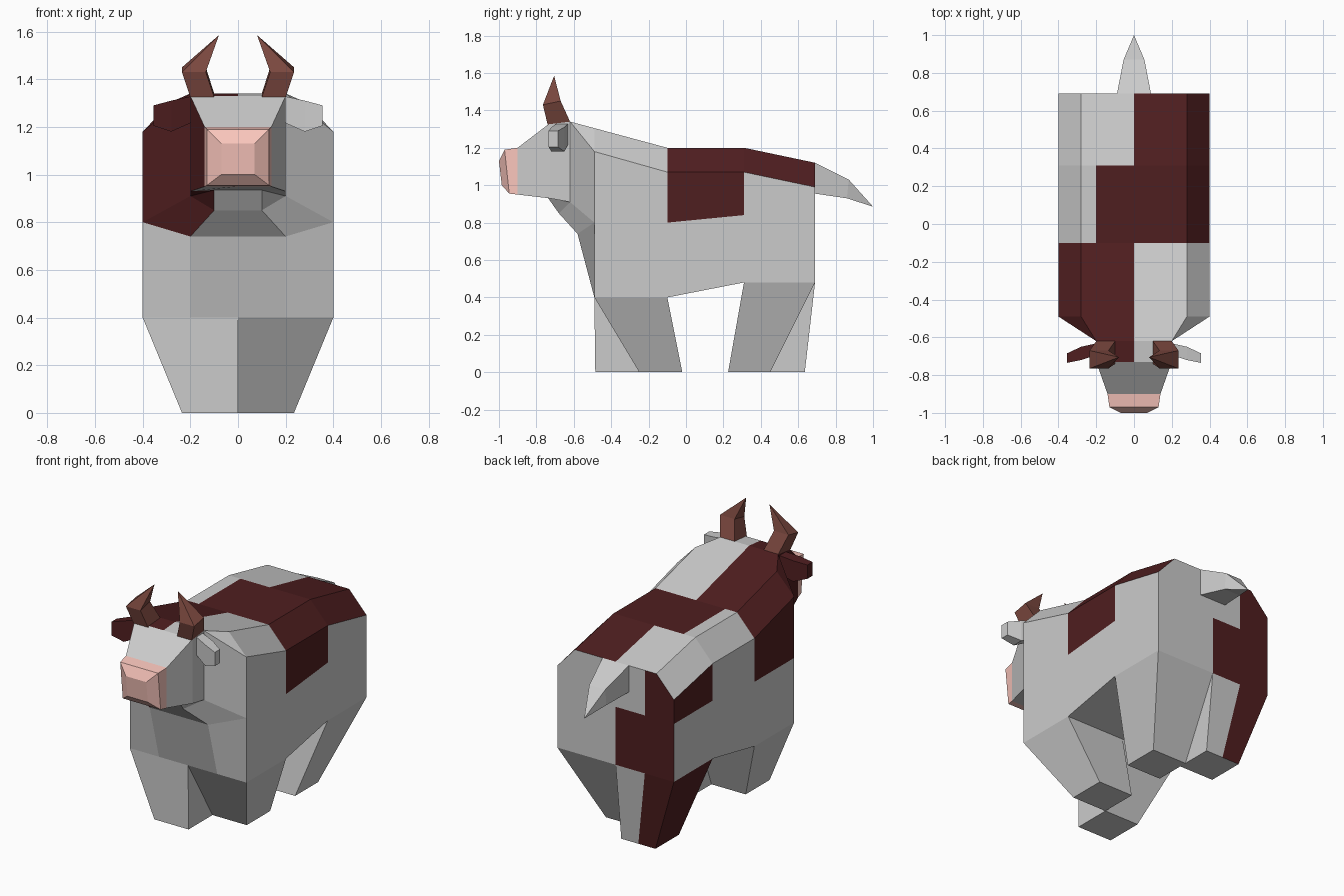
import bpy, bmesh

if "Cube" in bpy.data.objects:
    bpy.data.objects.remove(bpy.data.objects["Cube"])


def material(name, rgb):
    m = bpy.data.materials.new(name)
    m.diffuse_color = (*rgb, 1)
    m.use_nodes = True
    m.node_tree.nodes["Principled BSDF"].inputs["Base Color"].default_value = m.diffuse_color
    return m


WHITE = material("white_hide", (0.8, 0.8, 0.8))
DARK = material("dark_hide", (0.078, 0.013, 0.014))
PINK = material("pink_nose", (0.95, 0.56, 0.5))
HORN = material("horn_brown", (0.2, 0.065, 0.05))


def build(name, polys, mats, is_second=lambda c: False):
    """Weld polygons into one flat-shaded mesh; is_second(centre) picks mats[1]."""
    bm = bmesh.new()
    for p in polys:
        bm.faces.new([bm.verts.new(v) for v in p])
    bmesh.ops.remove_doubles(bm, verts=bm.verts, dist=0.0005)
    bmesh.ops.recalc_face_normals(bm, faces=bm.faces)
    for f in bm.faces:
        f.material_index = int(is_second(f.calc_center_median()))
    me = bpy.data.meshes.new(name)
    bm.to_mesh(me)
    bm.free()
    for m in mats:
        me.materials.append(m)
    ob = bpy.data.objects.new(name, me)
    bpy.context.collection.objects.link(ob)


def both(polys):
    return polys + [[(-x, y, z) for x, y, z in p] for p in polys]


def loft(rings, cap_start=False, cap_end=True):
    polys = []
    for a, b in zip(rings, rings[1:]):
        n = len(a)
        polys += [[a[i], a[(i + 1) % n], b[(i + 1) % n], b[i]] for i in range(n)]
    return polys + ([rings[0]] if cap_start else []) + ([rings[-1]] if cap_end else [])


# Body: right half lofted along y, (y, belly, flank line, shoulder line, back)
stations = [(-0.49, 0.40, 0.80, 1.18, 1.305), (-0.10, 0.40, 0.80, 1.07, 1.20),
            (0.31, 0.48, 0.84, 1.07, 1.20), (0.69, 0.48, 0.84, 0.99, 1.12)]


def half_ring(y, zb, zm, zs, zt):
    return [(0, y, zt), (.2, y, zt), (.28, y, zt), (.4, y, zs),
            (.4, y, zm), (.4, y, zb), (.2, y, zb), (0, y, zb)]


rings = [half_ring(*s) for s in stations]
half = []
for k in range(3):
    a, b = rings[k], rings[k + 1]
    for i in range(7):
        if i < 5 or k == 1:          # leave the belly open above the legs
            half.append([a[i], a[i + 1], b[i + 1], b[i]])

# Rump
r = rings[3]
mid, inner = (0, .69, .84), (.2, .69, .84)
half += [[r[0], r[1], inner, mid], [mid, inner, r[6], r[7]],
         [r[1], r[2], r[3], r[4], inner], [inner, r[4], r[5], r[6]]]

# Chest, neck and throat
f = rings[0]
crown, crown_mid = (.2, -.62, 1.34), (0, -.62, 1.34)
jaw, throat, chin = (.2, -.62, .91), (.1, -.68, .85), (.1, -.74, .935)
breast = (.2, -.58, .74)
on_axis = lambda p: (0, p[1], p[2])
half += [[f[0], f[1], crown, crown_mid], [f[1], f[2], crown], [f[2], f[3], crown],
         [f[3], f[4], jaw, crown], [f[4], breast, throat, jaw], [throat, chin, jaw],
         [f[4], f[5], f[6], breast], [f[6], f[7], on_axis(breast), breast],
         [breast, on_axis(breast), on_axis(throat), throat],
         [throat, on_axis(throat), on_axis(chin), chin]]


def body_dark(c):
    x, y, z = c
    if y > 0.68:                                   # rump
        return x < -0.2 or (x < 0 and z < 0.84)
    if y < -0.48:                                  # neck
        return z > 0.8 and (x < -0.11 or (x < 0 and z > 1.2))
    front, rear = y < -0.1, y > 0.31
    if abs(x) > 0.39:                              # flanks
        if z < 0.8:
            return False
        return x < 0 if front or rear else x > 0
    if z < 0.9:                                    # belly
        return False
    return x < 0 if front else x > 0 if rear else x > -0.2


build("body", both(half), [WHITE, DARK], body_dark)

# Head
brow, brow_low = (.2, -.73, 1.33), (.2, -.73, .93)
nose_top, nose_low = (.14, -.9, 1.2), (.14, -.9, .95)
head = [[crown_mid, crown, brow, on_axis(brow)],
        [on_axis(brow), brow, nose_top, on_axis(nose_top)],
        [crown, jaw, brow_low, brow], [brow, brow_low, nose_low, nose_top],
        [jaw, chin, brow_low],
        [chin, on_axis(chin), on_axis(nose_low), nose_low, brow_low]]
build("head", both(head), [WHITE, DARK],
      lambda c: c.x < -0.16 or (c.x < 0 and c.z > 1.3))


# Muzzle
def nose_ring(w, yt, zt, yb, zb):
    return [(-w, yt, zt), (w, yt, zt), (w, yb, zb), (-w, yb, zb)]


build("muzzle", loft([nose_ring(.14, -.9, 1.2, -.9, .95),
                      nose_ring(.13, -.97, 1.19, -.945, .955),
                      nose_ring(.07, -1.0, 1.13, -.985, 1.0)]), [PINK])

# Horns and ears
for side, s in (("right", 1), ("left", -1)):
    def flat_ring(x0, x1, y0, y1, z0, z1):
        return [(s * x0, y0, z0), (s * x1, y0, z0), (s * x1, y1, z1), (s * x0, y1, z1)]

    build(side + "_horn", loft([flat_ring(.10, .20, -.74, -.62, 1.325, 1.34),
                                flat_ring(.135, .235, -.765, -.67, 1.43, 1.45),
                                [(s * .08, -.705, 1.585)] * 4], cap_end=False), [HORN])

    def ear_ring(x, y0, y1, z0, z1):
        return [(s * x, y0, z0), (s * x, y1, z0), (s * x, y1, z1), (s * x, y0, z1)]

    build(side + "_ear", loft([ear_ring(.19, -.69, -.63, 1.22, 1.33),
                               ear_ring(.28, -.72, -.65, 1.18, 1.31),
                               ear_ring(.355, -.735, -.685, 1.205, 1.29)], True),
          [WHITE if s > 0 else DARK])

# Legs in a walking stance: (name, side, top y range, top z, foot y range)
for name, s, (t0, t1), z, (b0, b1) in (
        ("right_front_leg", 1, (-.49, -.1), .40, (-.25, -.02)),
        ("left_front_leg", -1, (-.49, -.1), .40, (-.485, -.25)),
        ("right_hind_leg", 1, (.31, .69), .48, (.225, .45)),
        ("left_hind_leg", -1, (.31, .69), .48, (.405, .635))):
    top = [(0, t0, z), (s * .2, t0, z), (s * .4, t0, z),
           (s * .4, t1, z), (s * .2, t1, z), (0, t1, z)]
    foot = [(0, b0, 0), (s * .1175, b0, 0), (s * .235, b0, 0),
            (s * .235, b1, 0), (s * .1175, b1, 0), (0, b1, 0)]
    build(name, loft([top, foot]), [WHITE, DARK],
          lambda c: c.x < -0.2 and c.y > 0.4)

# Tail
build("tail", loft([nose_ring(.09, .69, 1.12, .69, .955),
                    nose_ring(.055, .87, 1.03, .86, .93),
                    [(0, 1.0, .885)] * 4], cap_end=False), [WHITE])
